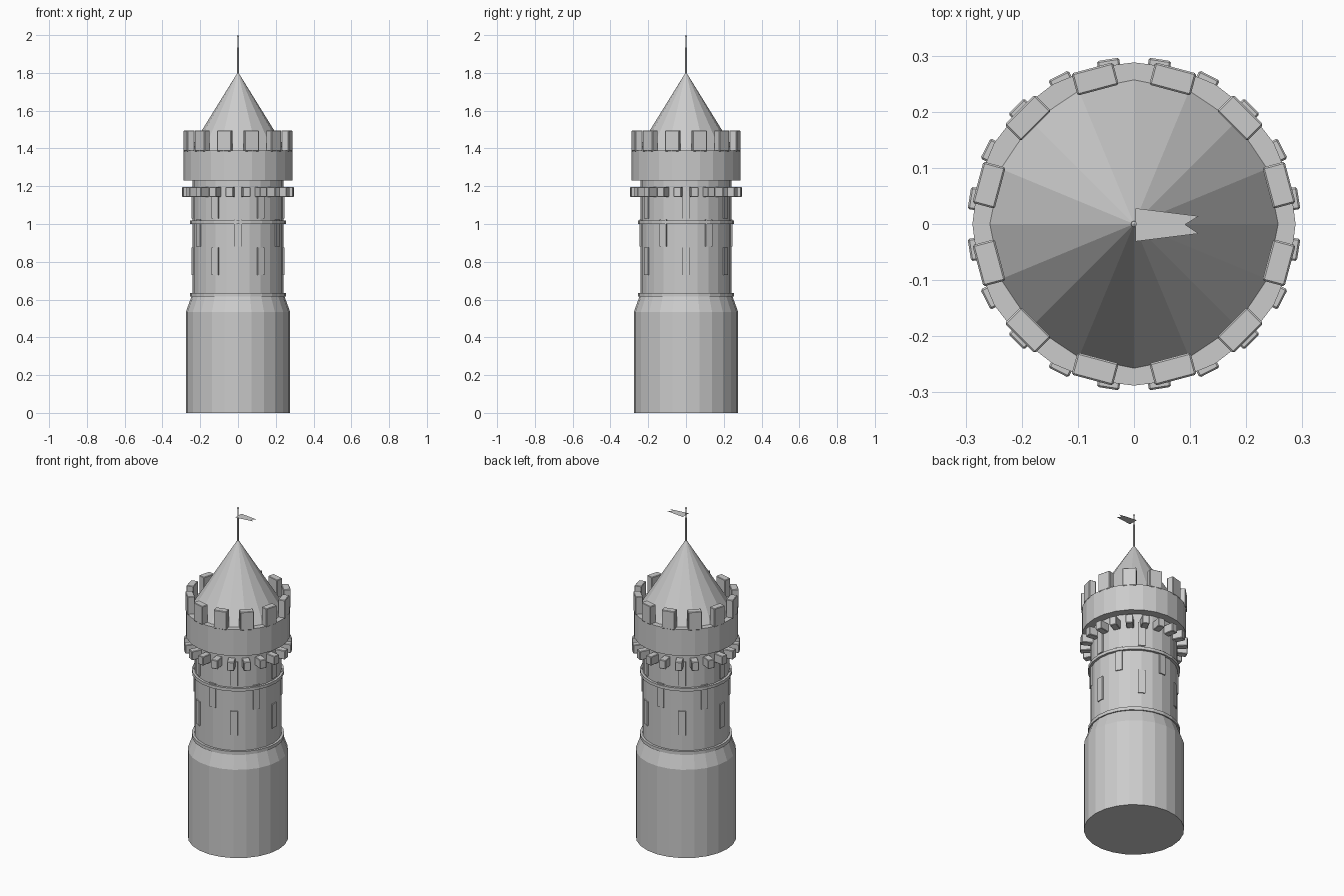
import bpy, bmesh
from math import sin, cos, pi, radians
from mathutils import Matrix

if "Cube" in bpy.data.objects:
    bpy.data.objects.remove(bpy.data.objects["Cube"])


def make_object(name, bm):
    bmesh.ops.recalc_face_normals(bm, faces=bm.faces)
    mesh = bpy.data.meshes.new(name)
    bm.to_mesh(mesh)
    bm.free()
    obj = bpy.data.objects.new(name, mesh)
    bpy.context.collection.objects.link(obj)
    return obj


def lathe(name, profile, sides):
    """Closed turned solid from (radius, z) pairs; radius 0 gives a point."""
    bm = bmesh.new()
    rings = []
    for r, z in profile:
        if r == 0:
            rings.append([bm.verts.new((0, 0, z))] * sides)
        else:
            rings.append([bm.verts.new((r * cos(2 * pi * i / sides),
                                        r * sin(2 * pi * i / sides), z))
                          for i in range(sides)])
    for a, b in zip(rings, rings[1:]):
        for i in range(sides):
            j = (i + 1) % sides
            bm.faces.new(list(dict.fromkeys((a[i], a[j], b[j], b[i]))))
    for ring, (r, z) in ((rings[0], profile[0]), (rings[-1], profile[-1])):
        if r > 0:
            bm.faces.new(ring)
    return make_object(name, bm)


def block_ring(name, count, start, r_in, r_out, width, z0, z1, bevel=0):
    """Blocks spaced evenly round the tower, first one at angle start."""
    bm = bmesh.new()
    for k in range(count):
        m = (Matrix.Rotation(radians(start + 360 * k / count), 4, 'Z')
             @ Matrix.Translation(((r_in + r_out) / 2, 0, (z0 + z1) / 2))
             @ Matrix.Diagonal((r_out - r_in, width, z1 - z0, 1)))
        bmesh.ops.create_cube(bm, size=1, matrix=m)
    obj = make_object(name, bm)
    if bevel:
        mod = obj.modifiers.new("bevel", 'BEVEL')
        mod.width = bevel
        mod.segments = 1
    return obj


# Tower body: wide base, sloped shoulder, shaft
lathe("base", [(0.276, 0), (0.276, 0.535), (0.246, 0.617)], 24)
lathe("shaft", [(0.24, 0.60), (0.24, 1.235)], 24)

# Thin string courses
for name, z0, z1 in (("lower_band", 0.615, 0.635), ("upper_band", 1.0, 1.018)):
    lathe(name, [(0.254, z0), (0.254, z1)], 24)

# Slit windows, three staggered rows of six
for row, (start, z) in enumerate(((0, 0.73), (30, 0.88), (0, 1.03))):
    block_ring(f"window_row_{row + 1}", 6, start, 0.225, 0.245, 0.04, z, z + 0.145)

# Corbels, parapet and battlements
block_ring("corbels", 20, 9, 0.23, 0.297, 0.04, 1.143, 1.196, 0.003)
lathe("parapet", [(0.288, 1.23), (0.288, 1.39)], 24)
block_ring("merlons", 12, 15, 0.247, 0.288, 0.076, 1.385, 1.496, 0.003)

# Conical roof
lathe("roof", [(0.26, 1.385), (0, 1.805)], 16)

# Flagpole with thin tip and finial
lathe("flagpole", [(0.006, 1.78), (0.006, 1.935), (0.003, 1.936), (0.003, 1.99),
                   (0.005, 1.993), (0.005, 1.997), (0, 2.0)], 8)

# Flat swallow-tailed pennant
bm = bmesh.new()
pts = [(0.003, 0.028), (0.115, 0.014), (0.091, -0.001), (0.115, -0.017), (0.003, -0.031)]
bm.faces.new([bm.verts.new((x, y, 1.95)) for x, y in pts])
make_object("pennant", bm)
